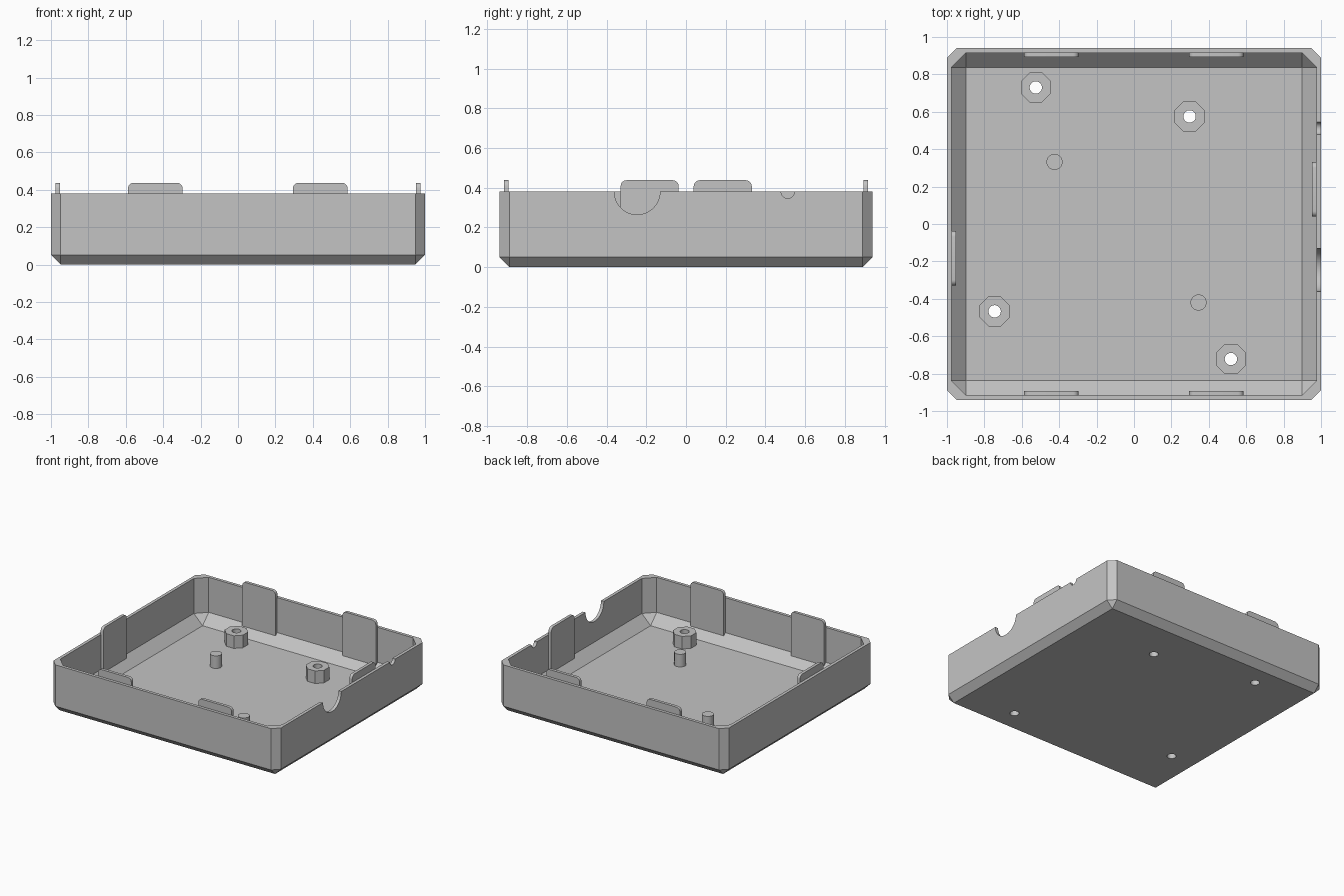
import bpy, bmesh, math
from mathutils import Matrix

old = bpy.data.objects.get("Cube")
if old:
    bpy.data.objects.remove(old, do_unlink=True)

grey = bpy.data.materials.new("light grey plastic")
grey.use_nodes = True
colour = (0.55, 0.55, 0.55, 1)
grey.diffuse_color = colour
grey.node_tree.nodes["Principled BSDF"].inputs["Base Color"].default_value = colour

RIM, FLOOR, WALL = 0.38, 0.025, 0.025
HX, HY = 1.0, 0.94


def finish(name, bm):
    bmesh.ops.recalc_face_normals(bm, faces=bm.faces[:])
    mesh = bpy.data.meshes.new(name)
    bm.to_mesh(mesh)
    bm.free()
    mesh.materials.append(grey)
    ob = bpy.data.objects.new(name, mesh)
    bpy.context.collection.objects.link(ob)
    return ob


def chamfered_block(name, hx, hy, c, z0, z1):
    """Box with chamfered upright corners and chamfered bottom edges."""
    bm = bmesh.new()
    for sx in (-1, 1):
        for sy in (-1, 1):
            bm.verts.new((sx * (hx - c), sy * (hy - c), z0))
            for z in (z0 + c, z1):
                bm.verts.new((sx * hx, sy * (hy - c), z))
                bm.verts.new((sx * (hx - c), sy * hy, z))
    bmesh.ops.convex_hull(bm, input=bm.verts[:])
    bmesh.ops.dissolve_limit(bm, angle_limit=0.01, verts=bm.verts[:], edges=bm.edges[:])
    return finish(name, bm)


def prism(name, x, y, r, z0, z1, sides, turn=0.0):
    bm = bmesh.new()
    bmesh.ops.create_cone(bm, cap_ends=True, segments=sides, radius1=r, radius2=r, depth=z1 - z0,
                          matrix=Matrix.Translation((x, y, (z0 + z1) / 2)) @ Matrix.Rotation(turn, 4, "Z"))
    return finish(name, bm)


def cut(target, cutters):
    for cutter in cutters:
        cutter.hide_render = True
        mod = target.modifiers.new("cut", "BOOLEAN")
        mod.operation, mod.solver, mod.object = "DIFFERENCE", "EXACT", cutter
        bpy.context.view_layer.objects.active = target
        bpy.ops.object.modifier_apply(modifier=mod.name)


def smooth(ob):
    bpy.ops.object.select_all(action="DESELECT")
    ob.select_set(True)
    bpy.context.view_layer.objects.active = ob
    bpy.ops.object.shade_smooth_by_angle(angle=math.radians(30))


def tab(name, along, centre, side):
    """Rounded clip tab on an inner wall, running along x or y."""
    half, top, bottom, r = 0.146, 0.438, 0.085, 0.03
    outline = [(-half, bottom), (half, bottom)]
    for sx, start in ((1, 0), (-1, 90)):
        for i in range(6):
            a = math.radians(start + i * 18)
            outline.append((sx * (half - r) + r * math.cos(a), top - r + r * math.sin(a)))
    wall = (HY if along == "x" else HX) - WALL
    inner, outer = side * (wall - 0.022), side * (wall + 0.002)
    bm = bmesh.new()
    ring = []
    for u, z in outline:
        co = (centre + u, inner, z) if along == "x" else (inner, centre + u, z)
        ring.append(bm.verts.new(co))
    face = bm.faces.new(ring)
    ext = bmesh.ops.extrude_face_region(bm, geom=[face])
    shift = outer - inner
    bmesh.ops.translate(bm, verts=[g for g in ext["geom"] if isinstance(g, bmesh.types.BMVert)],
                        vec=(0, shift, 0) if along == "x" else (shift, 0, 0))
    return finish(name, bm)


# Tray shell
shell = chamfered_block("tray_shell", HX, HY, 0.052, 0, RIM)
cavity = chamfered_block("cavity_cutter", HX - WALL, HY - WALL, 0.077, FLOOR, RIM + 0.2)
cutters = [cavity]

# Cable notches in the right-hand wall
for y, r in ((-0.246, 0.115), (0.512, 0.033)):
    notch = prism("notch_cutter", 0, 0, r, -0.06, 0.06, 48)
    notch.data.transform(Matrix.Translation((HX, y, RIM)) @ Matrix.Rotation(math.pi / 2, 4, "Y"))
    cutters.append(notch)

# Screw posts with holes through the floor
for i, (x, y) in enumerate(((-0.525, 0.73), (0.297, 0.575), (-0.745, -0.467), (0.518, -0.722))):
    hole = prism("hole_cutter", x, y, 0.033, -0.1, 0.3, 32)
    post = prism(f"screw_post_{i + 1}", x, y, 0.08 / math.cos(math.pi / 8), 0.01, 0.125, 8, math.pi / 8)
    cut(post, [hole])
    smooth(post)
    cutters.append(hole)

cut(shell, cutters)
smooth(shell)
for cutter in cutters:
    bpy.data.objects.remove(cutter, do_unlink=True)

# Locating pegs
for i, (x, y) in enumerate(((-0.425, 0.332), (0.345, -0.42))):
    smooth(prism(f"locating_peg_{i + 1}", x, y, 0.043, 0.01, 0.125, 32))

# Clip tabs: two on the front and back walls, one on each side wall
for label, side in (("front", -1), ("back", 1)):
    for hand, x in (("right", -0.442), ("left", 0.44)):
        smooth(tab(f"{label}_{hand}_tab", "x", x, side))
smooth(tab("right_side_tab", "y", -0.183, -1))
smooth(tab("left_side_tab", "y", 0.185, 1))
